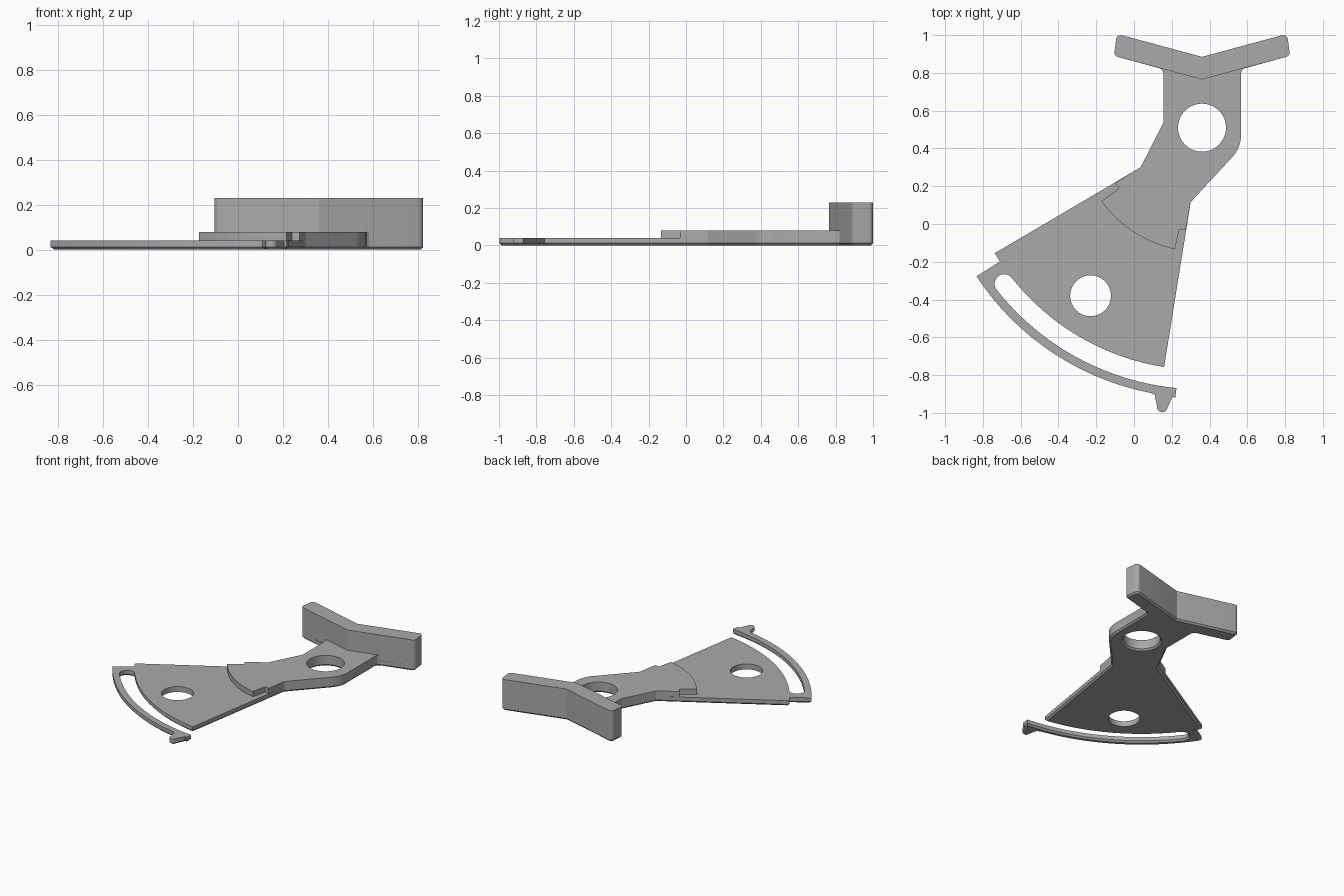
import bpy, bmesh
from math import cos, sin, radians
from mathutils import Vector

cube = bpy.data.objects.get("Cube")
if cube:
    bpy.data.objects.remove(cube)

grey = bpy.data.materials.new("plain grey")
grey.use_nodes = True
grey.diffuse_color = (0.4, 0.4, 0.4, 1)
grey.node_tree.nodes["Principled BSDF"].inputs["Base Color"].default_value = (0.4, 0.4, 0.4, 1)

PIVOT = (0.36, 0.51)
PLATE, HANDLE, HEAD = 0.04, 0.08, 0.23
CHAMFER = 0.012


def arc(r, a, b, n=1, c=PIVOT):
    """Points on a circle from angle a to b in degrees."""
    angles = [radians(a + (b - a) * i / n) for i in range(n + 1)]
    return [(c[0] + r * cos(t), c[1] + r * sin(t)) for t in angles]


def polar(r, a):
    return arc(r, a, a)[0]


def circle(c, r, n=64):
    """Clockwise loop, so that its inside counts as empty."""
    return arc(r, 360, 0, n, c)[:-1]


def inset(loop, d):
    """Move a loop sideways into the material with mitred corners."""
    out, pts = [], [Vector(p) for p in loop]
    for i, p in enumerate(pts):
        u = (p - pts[i - 1]).normalized()
        v = (pts[(i + 1) % len(pts)] - p).normalized()
        n = Vector((-u.y - v.y, u.x + v.x)).normalized()
        out.append(p + n * d / max(0.5, n.dot(Vector((-u.y, u.x)))))
    return out


def slab(name, loops, z0, z1, chamfered=()):
    """Extrude an outline with holes; chosen loops get a bottom chamfer."""
    bm = bmesh.new()
    caps = ([], [])
    for k, loop in enumerate(loops):
        levels = [(loop, z0), (loop, z1)]
        if k in chamfered:
            levels = [(inset(loop, CHAMFER), z0), (loop, z0 + CHAMFER), (loop, z1)]
        rings = [[bm.verts.new((p[0], p[1], z)) for p in pts] for pts, z in levels]
        n = len(loop)
        for low, high in zip(rings, rings[1:]):
            for i in range(n):
                j = (i + 1) % n
                bm.faces.new((low[i], low[j], high[j], high[i]))
        for cap, ring in zip(caps, (rings[0], rings[-1])):
            cap += [bm.edges.get((ring[i], ring[(i + 1) % n])) for i in range(n)]
    for cap, z in zip(caps, (-1, 1)):
        bmesh.ops.triangle_fill(bm, edges=cap, use_beauty=True, normal=(0, 0, z))
    bmesh.ops.recalc_face_normals(bm, faces=bm.faces)
    mesh = bpy.data.meshes.new(name)
    bm.to_mesh(mesh)
    bm.free()
    mesh.materials.append(grey)
    obj = bpy.data.objects.new(name, mesh)
    bpy.context.collection.objects.link(obj)
    bpy.ops.object.select_all(action='DESELECT')
    obj.select_set(True)
    bpy.context.view_layer.objects.active = obj
    bpy.ops.object.shade_smooth_by_angle(angle=radians(20))


# Head: a shallow V with rounded ends, mirrored about the pivot
head_right_end = (arc(0.03, -75, -15, 5, (0.795, 0.913))
                  + arc(0.025, 0, 105, 6, (0.79, 0.975)))
head_left_end = [(2 * PIVOT[0] - x, y) for x, y in reversed(head_right_end)]
head_outline = [(0.36, 0.765)] + head_right_end + [(0.36, 0.885)] + head_left_end

# Neck sides shared by the plate and the handle
neck_left = [(0.14, 0.823), (0.15, 0.815), (0.155, 0.80), (0.155, 0.535), (0.035, 0.30)]
neck_right = ([(0.30, 0.116)] + arc(0.18, -41, 0, 10, (0.387, 0.475))
              + [(0.567, 0.80), (0.572, 0.815), (0.582, 0.823)])

# Fan with a long curved slot and a hooked thin bar
slot_end = polar(1.334, 218.3)
hook = [(0.11, -0.905), (0.122, -0.965)] + arc(0.027, 190, 335, 8, (0.149, -0.97)) \
    + [(0.205, -0.912), (0.218, -0.922)]
fan = ([polar(1.283, 211.2), polar(1.283, 213.5)]
       + arc(1.43, 213.4, 259, 48) + hook
       + arc(1.385, 264.4, 219, 48)
       + arc(0.051, 218.3, 38.3, 16, slot_end)
       + arc(1.283, 219, 261, 48))

pivot_hole = circle(PIVOT, 0.127)
fan_hole = circle((-0.23, -0.38), 0.108)
base = neck_left + fan + neck_right + head_right_end + [(0.36, 0.885)] + head_left_end
slab("base_plate", [base, pivot_hole, fan_hole], 0, PLATE, (0, 1))

# Raised handle layer with a stepped, curved front edge
step = ([polar(0.545, 212.4), polar(0.545, 216.2)]
        + arc(0.66, 216.2, 257.4, 32)
        + [polar(0.55, 257.4), polar(0.55, 261)])
slab("handle", [neck_left + step + neck_right + [(0.36, 0.80)], pivot_hole], PLATE, HANDLE)

slab("head", [head_outline], PLATE, HEAD)
